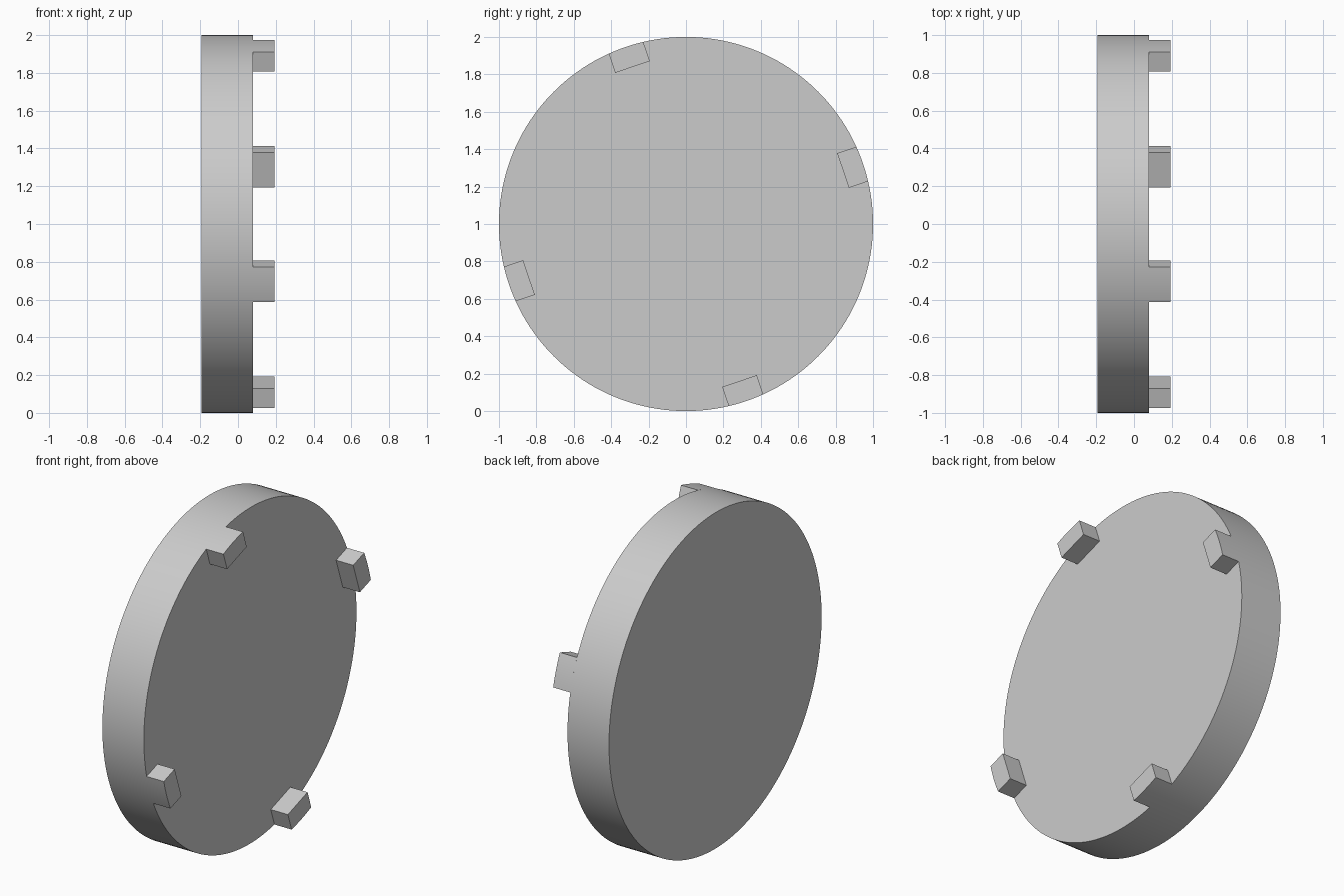
import bpy
import bmesh
from math import sin, cos, asin, radians, pi

RADIUS = 1.0
BACK, FACE, TIP = -0.193, 0.08, 0.193   # x of disc back, disc face, lug tips
HALF_WIDTH, INNER = 0.0975, 0.887       # lug half width and inner flat distance
FIRST_ANGLE = radians(18.8)

cube = bpy.data.objects.get("Cube")
if cube:
    bpy.data.objects.remove(cube, do_unlink=True)

grey = bpy.data.materials.new("plain grey")
grey.use_nodes = True
colour = (0.6, 0.6, 0.6, 1)
grey.diffuse_color = colour
grey.node_tree.nodes["Principled BSDF"].inputs["Base Color"].default_value = colour


def prism(name, outline, x0, x1):
    """Extrude a (y, z) outline along x, smooth with sharp rims."""
    bm = bmesh.new()
    base = bm.faces.new([bm.verts.new((x0, y, z + RADIUS)) for y, z in outline])
    new = bmesh.ops.extrude_face_region(bm, geom=[base], use_keep_orig=True)["geom"]
    tops = [v for v in new if isinstance(v, bmesh.types.BMVert)]
    bmesh.ops.translate(bm, verts=tops, vec=(x1 - x0, 0, 0))
    bmesh.ops.recalc_face_normals(bm, faces=bm.faces)
    mesh = bpy.data.meshes.new(name)
    bm.to_mesh(mesh)
    bm.free()
    mesh.materials.append(grey)
    obj = bpy.data.objects.new(name, mesh)
    bpy.context.collection.objects.link(obj)
    bpy.ops.object.select_all(action="DESELECT")
    obj.select_set(True)
    bpy.context.view_layer.objects.active = obj
    bpy.ops.object.shade_smooth_by_angle(angle=radians(30))
    return obj


# Round disc standing on its rim
steps = 160
prism("disc", [(RADIUS * cos(2 * pi * i / steps), RADIUS * sin(2 * pi * i / steps))
               for i in range(steps)], BACK, FACE)

# Four rim lugs: flat inside and sides, outer side following the rim
spread = asin(HALF_WIDTH / RADIUS)
arc = [spread * (i / 4 - 1) for i in range(9)]
profile = [(INNER, -HALF_WIDTH)] + [(RADIUS * cos(a), RADIUS * sin(a)) for a in arc]
profile.append((INNER, HALF_WIDTH))
for n in range(4):
    t = FIRST_ANGLE + n * pi / 2
    turned = [(r * cos(t) - s * sin(t), r * sin(t) + s * cos(t)) for r, s in profile]
    prism(f"rim_lug_{n + 1}", turned, FACE, TIP)
